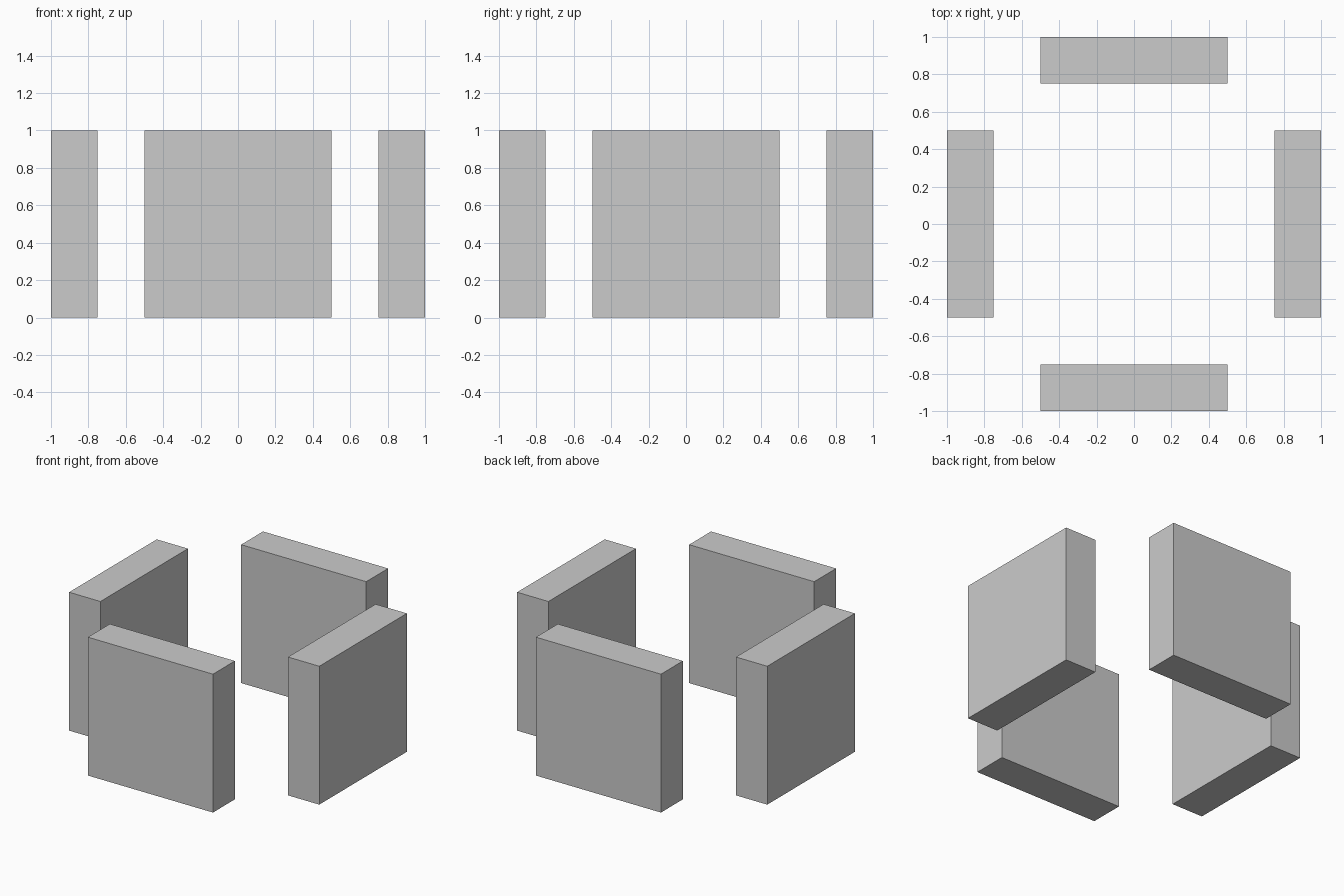
import bpy

if "Cube" in bpy.data.objects:
    bpy.data.objects.remove(bpy.data.objects["Cube"])

WIDTH, THICK, HEIGHT = 1.0, 0.25, 1.0
OFFSET = 1.0 - THICK / 2  # panel centre distance from the middle


def panel(name, x, y, size_x, size_y):
    bpy.ops.mesh.primitive_cube_add(size=1, location=(x, y, HEIGHT / 2))
    obj = bpy.context.object
    obj.name = name
    obj.scale = (size_x, size_y, HEIGHT)
    bpy.ops.object.transform_apply(location=False, rotation=False, scale=True)


# Four upright panels around an open square
for side, sign in (("front", -1), ("back", 1)):
    panel(f"{side}_panel", 0, sign * OFFSET, WIDTH, THICK)
for side, sign in (("left", -1), ("right", 1)):
    panel(f"{side}_panel", sign * OFFSET, 0, THICK, WIDTH)
